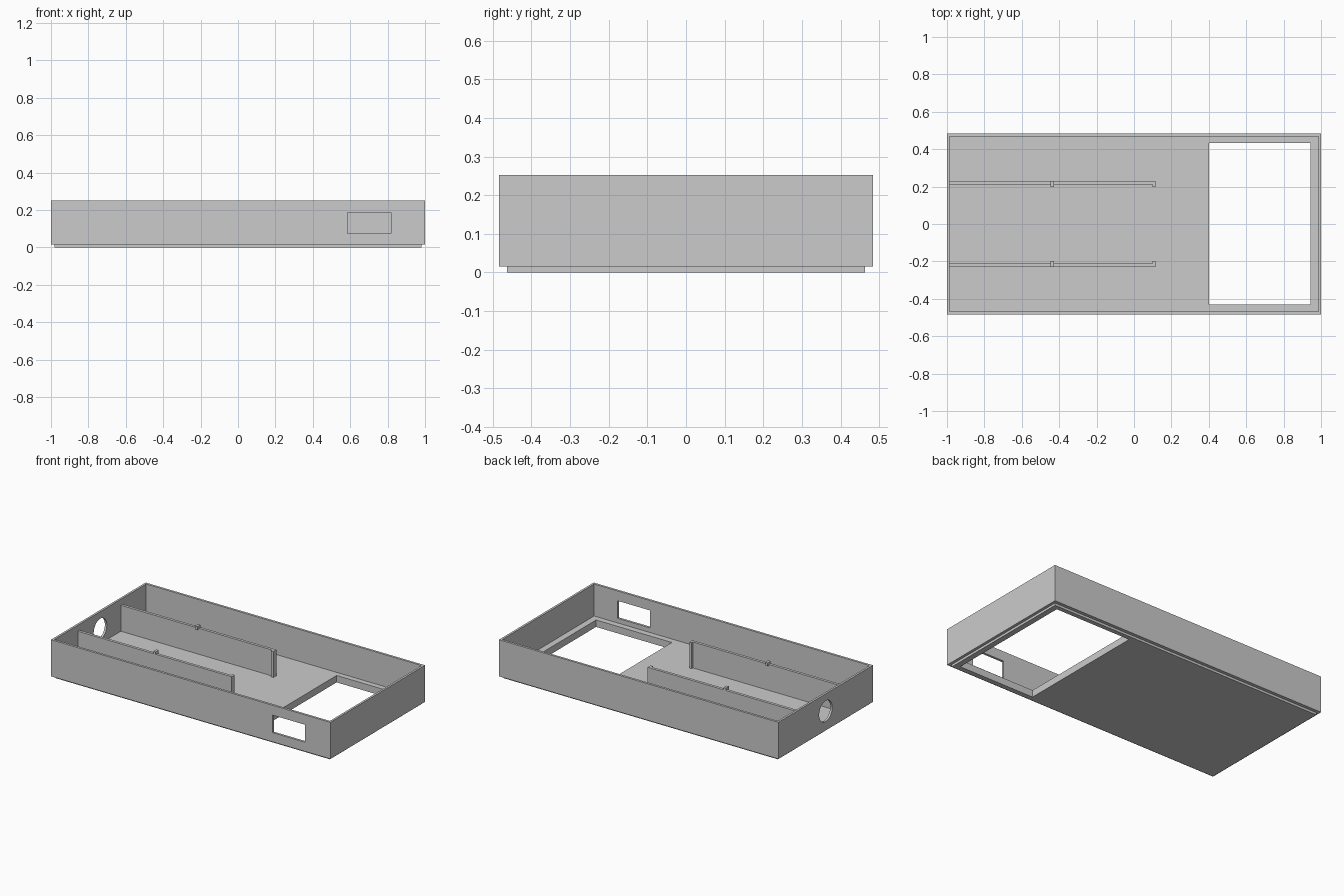
import bpy
from math import pi

old = bpy.data.objects.get("Cube")
if old:
    bpy.data.objects.remove(old, do_unlink=True)

grey = bpy.data.materials.new("plain grey")
grey.use_nodes = True
colour = (0.6, 0.6, 0.6, 1)
grey.diffuse_color = colour
grey.node_tree.nodes["Principled BSDF"].inputs["Base Color"].default_value = colour


def box(name, x, y, z):
    """Axis-aligned box from (min, max) pairs."""
    bpy.ops.mesh.primitive_cube_add(size=1)
    ob = bpy.context.object
    ob.name = name
    ob.location = [(a + b) / 2 for a, b in (x, y, z)]
    ob.scale = [b - a for a, b in (x, y, z)]
    bpy.ops.object.transform_apply(location=True, rotation=True, scale=True)
    ob.data.materials.append(grey)
    return ob


def combine(target, tool, operation):
    """Apply a boolean and remove the helper."""
    tool.hide_render = True
    mod = target.modifiers.new(operation.lower(), "BOOLEAN")
    mod.operation, mod.solver, mod.object = operation, "EXACT", tool
    bpy.context.view_layer.objects.active = target
    bpy.ops.object.modifier_apply(modifier=mod.name)
    bpy.data.objects.remove(tool, do_unlink=True)


WALL_X, WALL_Y, FLOOR = 0.986, 0.469, 0.045

# Tray shell with a narrower stepped lip underneath
tray = box("tray", (-1, 1), (-0.484, 0.484), (0.015, 0.252))
combine(tray, box("base_lip", (-0.982, 0.982), (-0.463, 0.463), (0, 0.03)), "UNION")
combine(tray, box("cavity", (-WALL_X, WALL_X), (-WALL_Y, WALL_Y), (FLOOR, 0.4)), "DIFFERENCE")

# Floor opening and front window
combine(tray, box("floor_opening", (0.402, 0.945), (-0.43, 0.434), (-0.1, 0.1)), "DIFFERENCE")
combine(tray, box("front_window", (0.586, 0.818), (-0.6, -0.4), (0.075, 0.188)), "DIFFERENCE")

# Round port in the end wall
bpy.ops.mesh.primitive_cylinder_add(vertices=48, radius=0.067, depth=0.2,
                                    location=(-1, 0, 0.14), rotation=(0, pi / 2, 0))
combine(tray, bpy.context.object, "DIFFERENCE")

# Two divider rails, each with an end post and a top clip facing inward
TOP = 0.213
for side, label in ((1, "back"), (-1, "front")):
    def across(inner, outer):
        return sorted((side * inner, side * outer))

    rail = box(label + "_divider", (-WALL_X - 0.005, 0.115), across(0.211, 0.229), (FLOOR - 0.01, TOP))
    combine(rail, box("end_post", (0.098, 0.115), across(0.198, 0.22), (FLOOR - 0.01, TOP)), "UNION")
    combine(rail, box("top_clip", (-0.446, -0.429), across(0.198, 0.229), (TOP - 0.006, TOP + 0.015)), "UNION")
